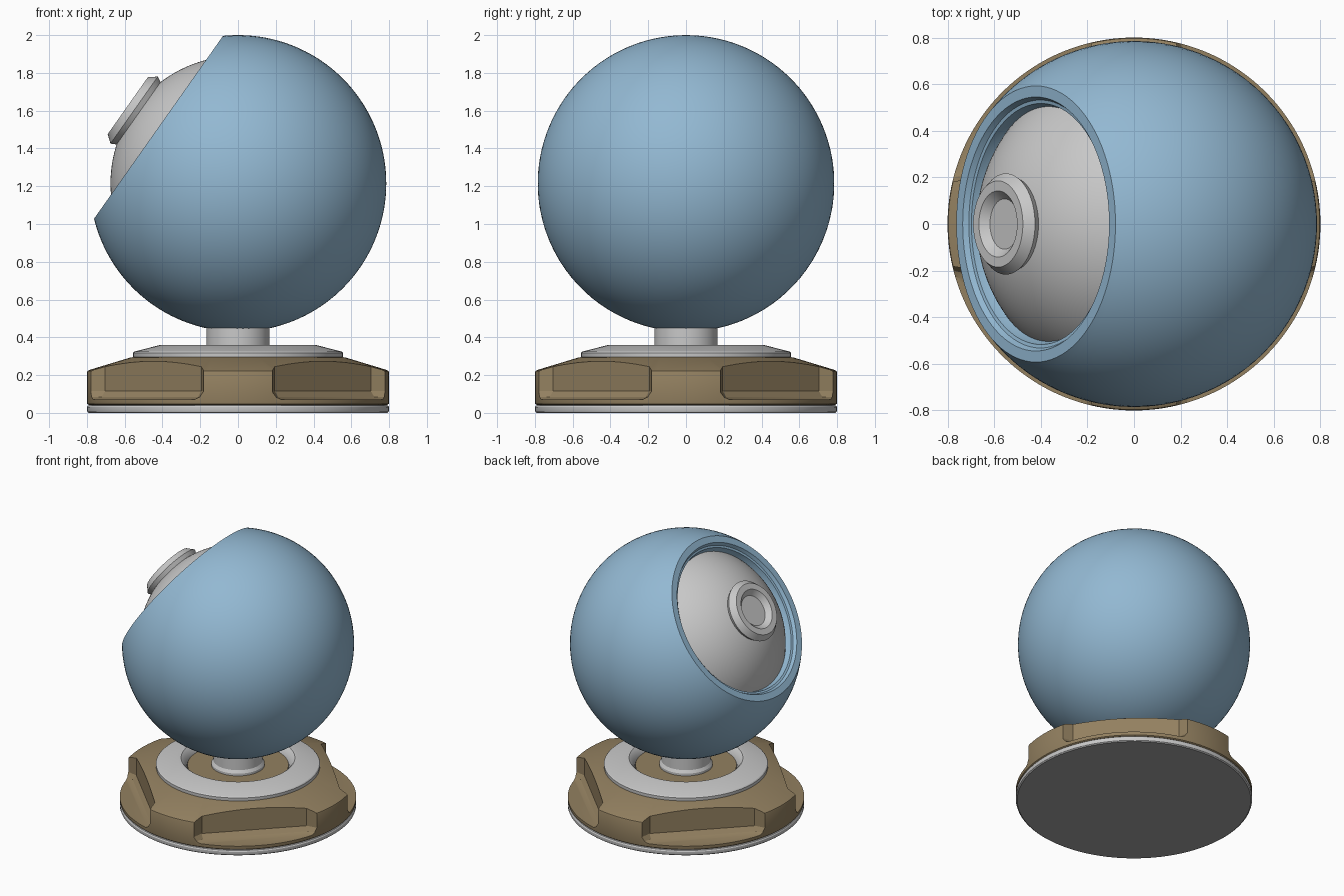
import bpy, bmesh, math
from mathutils import Matrix, Vector

cube = bpy.data.objects.get("Cube")
if cube:
    bpy.data.objects.remove(cube, do_unlink=True)


def material(name, rgb):
    m = bpy.data.materials.new(name)
    m.use_nodes = True
    m.diffuse_color = (*rgb, 1)
    bsdf = next(n for n in m.node_tree.nodes if n.type == 'BSDF_PRINCIPLED')
    bsdf.inputs["Base Color"].default_value = (*rgb, 1)
    return m


BLUE = material("soft_blue", (0.29, 0.48, 0.645))
GREY = material("light_grey", (0.58, 0.58, 0.58))
BROWN = material("khaki_brown", (0.29, 0.216, 0.117))
DARK = material("dark_grey", (0.36, 0.36, 0.36))

CENTRE = Vector((0, 0, 1.215))
TILT = -math.radians(54.8)  # opening leans towards -x


def smooth(ob, angle=30):
    bpy.ops.object.select_all(action='DESELECT')
    bpy.context.view_layer.objects.active = ob
    ob.select_set(True)
    bpy.ops.object.shade_smooth_by_angle(angle=math.radians(angle))


def add_object(name, bm, *mats):
    bmesh.ops.recalc_face_normals(bm, faces=bm.faces)
    me = bpy.data.meshes.new(name)
    bm.to_mesh(me)
    bm.free()
    for m in mats:
        me.materials.append(m)
    ob = bpy.data.objects.new(name, me)
    bpy.context.collection.objects.link(ob)
    return ob


def lathe(name, profile, *mats, steps=96, tilted=False):
    """Turn (radius, height) points around z; profiles end on the axis."""
    bm = bmesh.new()
    vs = [bm.verts.new((r, 0, h)) for r, h in profile]
    es = [bm.edges.new(p) for p in zip(vs, vs[1:])]
    bmesh.ops.spin(bm, geom=vs + es, cent=(0, 0, 0), axis=(0, 0, 1),
                   angle=math.tau, steps=steps)
    bmesh.ops.remove_doubles(bm, verts=bm.verts, dist=1e-5)
    if tilted:
        bm.transform(Matrix.Translation(CENTRE) @ Matrix.Rotation(TILT, 4, 'Y'))
    return add_object(name, bm, *mats)


def arc(radius, a0, a1, n):
    """Arc points, angles in degrees measured from the top of the axis."""
    pts = []
    for i in range(n + 1):
        a = math.radians(a0 + (a1 - a0) * i / n)
        r = radius * math.sin(a)
        pts.append((0 if abs(r) < 1e-6 else r, radius * math.cos(a)))
    return pts


# Outer shell with a flat rim and a stepped lip inside the opening
rim_angle = math.degrees(math.acos(0.515 / 0.785))
shell = arc(0.785, 180, rim_angle, 56) + [
    (0.545, 0.515), (0.532, 0.492), (0.517, 0.489), (0.511, 0.465),
    (0.500, 0.440), (0, 0.440)]
smooth(lathe("outer_shell", shell, BLUE, tilted=True))

# Inner ball showing through the opening
inner = arc(0.675, 0, 54, 28) + [(0, 0.397)]
smooth(lathe("inner_ball", inner, GREY, tilted=True))

# Dished button on the inner ball
button = [(0, 0.680), (0.108, 0.680), (0.142, 0.714), (0.185, 0.714),
          (0.217, 0.673), (0.200, 0.640), (0, 0.640)]
smooth(lathe("button_ring", button, GREY, tilted=True))

# Neck between stand and ball
neck = [(0, 0.29), (0.18, 0.29), (0.18, 0.325), (0.167, 0.345),
        (0.167, 0.47), (0, 0.47)]
smooth(lathe("neck", neck, GREY))

# Raised collar on the stand, with an open middle
collar = [(0, 0.25), (0.548, 0.25), (0.555, 0.30), (0.555, 0.318),
          (0.548, 0.325), (0.41, 0.36), (0.385, 0.36), (0.372, 0.35),
          (0.345, 0.31), (0.34, 0.27), (0, 0.27)]
smooth(lathe("collar", collar, GREY))
floor = [(0, 0.26), (0.342, 0.26), (0.342, 0.308), (0, 0.308)]
smooth(lathe("collar_floor", floor, BROWN))

# Round stand with a sloping top
stand_profile = [(0, 0.042), (0.79, 0.042), (0.798, 0.048), (0.80, 0.056),
                 (0.80, 0.215), (0.797, 0.222), (0.785, 0.228),
                 (0.57, 0.293), (0.55, 0.296), (0.50, 0.296), (0, 0.296)]
stand = lathe("stand", stand_profile, BROWN, steps=128)

# Four scoops cut from the diagonals, flaring out to a thin lip
bm = bmesh.new()
for k in range(4):
    turn = Matrix.Rotation(math.radians(45 + 90 * k), 4, 'Z')
    rings = []
    for z, flare in ((0.072, 0.055), (0.085, 0.025), (0.115, 0), (0.45, 0)):
        plan = [(0.635 + flare, -0.36), (0.635 + flare, 0.36),
                (0.89, 0.72), (0.89, -0.72)]
        rings.append([bm.verts.new(turn @ Vector((d, u, z))) for d, u in plan])
    bm.faces.new(rings[0])
    bm.faces.new(rings[-1])
    for lo, hi in zip(rings, rings[1:]):
        for i in range(4):
            j = (i + 1) % 4
            bm.faces.new((lo[i], lo[j], hi[j], hi[i]))
cutter = add_object("scoop_cutter", bm, BROWN)
cutter.hide_render = True
mod = stand.modifiers.new("scoops", 'BOOLEAN')
mod.operation = 'DIFFERENCE'
mod.solver = 'EXACT'
mod.object = cutter
bpy.context.view_layer.objects.active = stand
bpy.ops.object.modifier_apply(modifier=mod.name)
bpy.data.objects.remove(cutter, do_unlink=True)
smooth(stand, 25)

# Foot plate: light rim, dark underside
foot_profile = [(0, 0), (0.79, 0), (0.798, 0.006), (0.80, 0.012),
                (0.80, 0.030), (0.795, 0.038), (0.78, 0.042), (0, 0.042)]
foot = lathe("foot_plate", foot_profile, GREY, DARK, steps=128)
for p in foot.data.polygons:
    p.material_index = 1 if p.normal.z < -0.9 else 0
smooth(foot)
